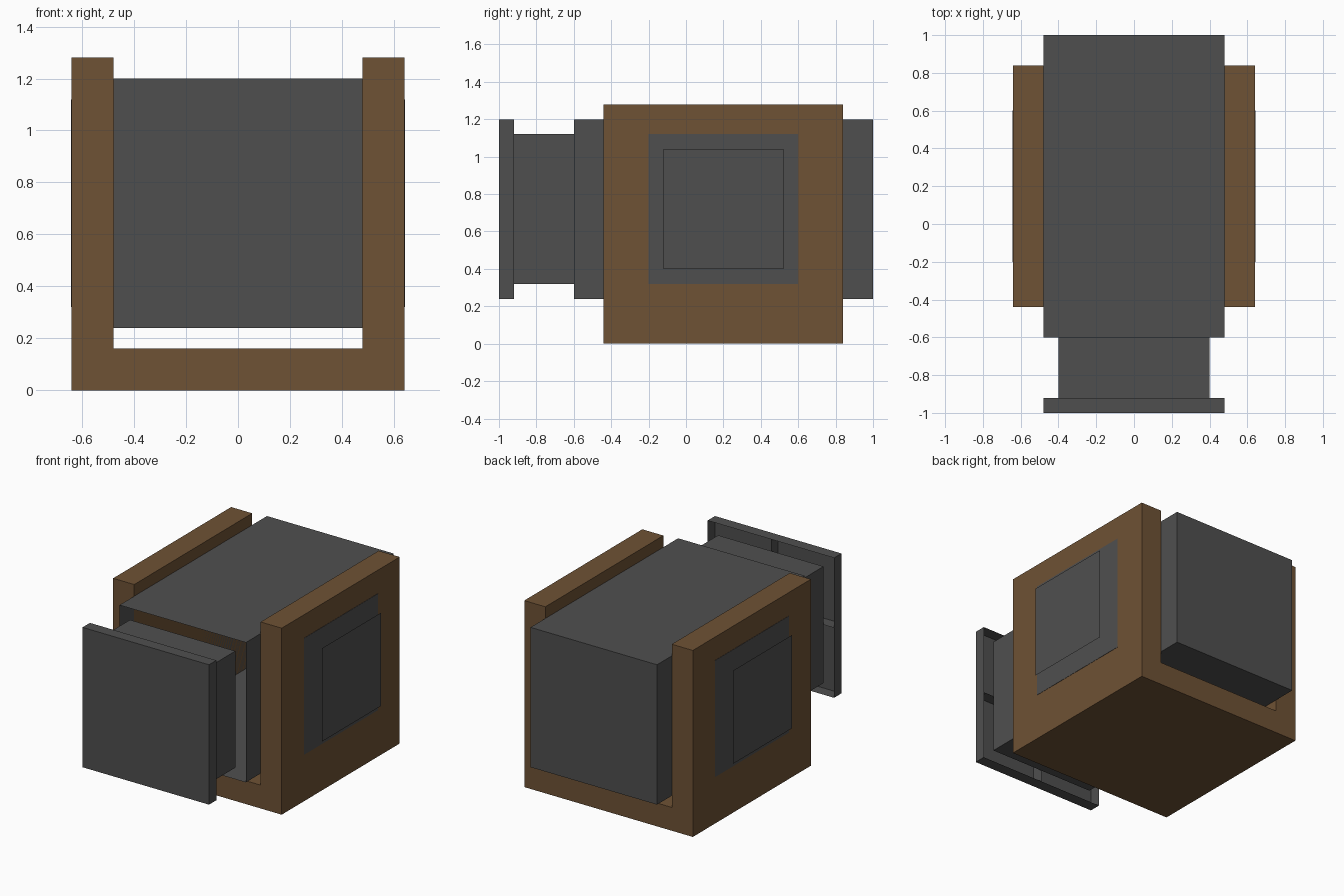
import bpy, bmesh
from mathutils import Vector

cube = bpy.data.objects.get("Cube")
if cube:
    bpy.data.objects.remove(cube, do_unlink=True)


def material(name, rgb):
    m = bpy.data.materials.new(name)
    m.use_nodes = True
    m.diffuse_color = (*rgb, 1)
    bsdf = m.node_tree.nodes["Principled BSDF"]
    bsdf.inputs["Base Color"].default_value = (*rgb, 1)
    bsdf.inputs["Roughness"].default_value = 0.9
    return m


iron = material("dark_grey_iron", (0.078, 0.078, 0.078))
wood = material("brown_wood", (0.158, 0.084, 0.035))


def finish(name, bm, mat):
    me = bpy.data.meshes.new(name)
    bm.to_mesh(me)
    bm.free()
    me.materials.append(mat)
    ob = bpy.data.objects.new(name, me)
    bpy.context.collection.objects.link(ob)
    return ob


def box(name, lo, hi, mat, open_sides=()):
    """Box between two corners; open_sides lists outward directions left open."""
    bm = bmesh.new()
    bmesh.ops.create_cube(bm, size=1)
    bm.normal_update()
    gone = [f for f in bm.faces if any(f.normal.dot(Vector(d)) > 0.9 for d in open_sides)]
    bmesh.ops.delete(bm, geom=gone, context='FACES')
    lo, hi = Vector(lo), Vector(hi)
    for v in bm.verts:
        v.co = (lo + hi) / 2 + v.co * (hi - lo)
    return finish(name, bm, mat)


def sheet(name, corners, mat):
    """Single flat four-cornered face."""
    bm = bmesh.new()
    bm.faces.new([bm.verts.new(c) for c in corners])
    return finish(name, bm, mat)


FRONT, BACK = (0, -1, 0), (0, 1, 0)

# Wooden cradle: a U profile extruded along y
profile = [(-.64, 0), (.64, 0), (.64, 1.28), (.48, 1.28),
           (.48, .16), (-.48, .16), (-.48, 1.28), (-.64, 1.28)]
bm = bmesh.new()
face = bm.faces.new([bm.verts.new((x, -.44, z)) for x, z in profile])
ext = bmesh.ops.extrude_face_region(bm, geom=[face])
for v in ext["geom"]:
    if isinstance(v, bmesh.types.BMVert):
        v.co.y = .84
bmesh.ops.recalc_face_normals(bm, faces=bm.faces)
finish("wooden_cradle", bm, wood)

# Iron body, hollow and open at the front
box("iron_body", (-.48, -.6, .24), (.48, 1, 1.2), iron, [FRONT])

# Neck sleeve, open at both ends
box("neck_sleeve", (-.4, -.92, .32), (.4, -.6, 1.12), iron, [FRONT, BACK])

# Front cap: shallow tray open at the back, divided by a cross of thin ribs
box("front_cap", (-.48, -1, .24), (.48, -.92, 1.2), iron, [BACK])
sheet("cap_rib_upright", [(0, -1, .24), (0, -.92, .24), (0, -.92, 1.2), (0, -1, 1.2)], iron)
sheet("cap_rib_level", [(-.48, -1, .72), (.48, -1, .72), (.48, -.92, .72), (-.48, -.92, .72)], iron)

# Side plates on the cradle, each with a smaller flat cover standing off it
for side, s in (("left", 1), ("right", -1)):
    xs = sorted((s * .638, s * .642))
    box(side + "_side_plate", (xs[0], -.2, .32), (xs[1], .6, 1.12), iron)
    pts = [(s * .72, -.12, .4), (s * .72, .52, .4), (s * .72, .52, 1.04), (s * .72, -.12, 1.04)]
    sheet(side + "_pivot_cover", pts if s > 0 else pts[::-1], iron)
